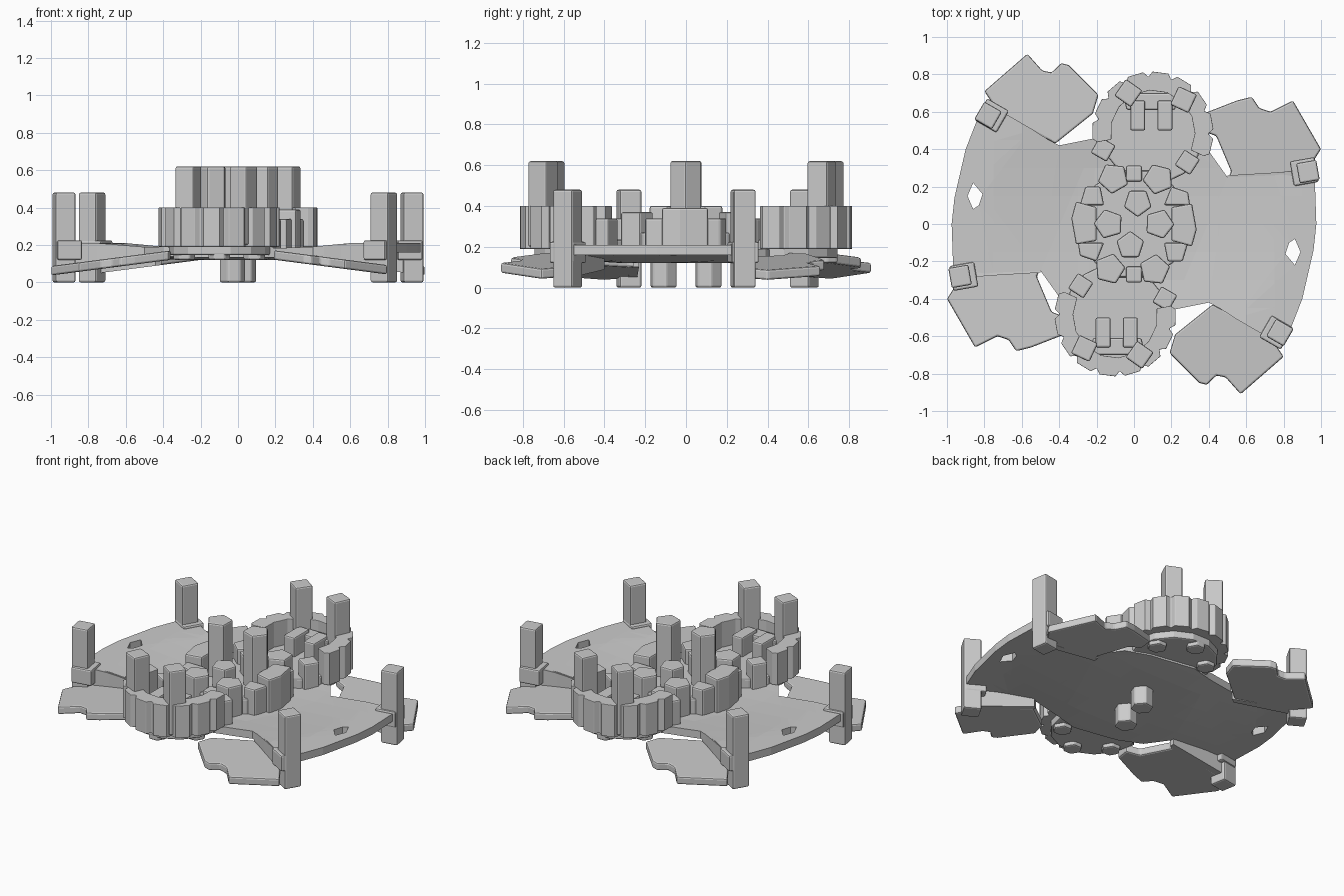
import bpy, bmesh, math
from mathutils import Vector

if "Cube" in bpy.data.objects:
    bpy.data.objects.remove(bpy.data.objects["Cube"])


def slab(name, loops, top, bot, cuts=(), bevel=0.01, twin=True):
    """Solid between two heights; the twin repeats it half a turn round z."""
    t = top if callable(top) else lambda x, y: top
    b = bot if callable(bot) else lambda x, y: bot
    bm = bmesh.new()
    edges = []
    for loop in loops:
        vs = [bm.verts.new((x, y, 0)) for x, y in loop]
        if len(loops) == 1:
            bm.faces.new(vs)
        else:
            edges += [bm.edges.new((vs[i - 1], vs[i])) for i in range(len(vs))]
    if edges:
        bmesh.ops.triangle_fill(bm, use_beauty=True, edges=edges, normal=(0, 0, 1))
    for c in cuts:
        for n in (Vector((1, 0, 0)), Vector((0, 1, 0))):
            bmesh.ops.bisect_plane(bm, geom=bm.verts[:] + bm.edges[:] + bm.faces[:],
                                   plane_co=n * c, plane_no=n)
    new = bmesh.ops.extrude_face_region(bm, geom=bm.faces[:])["geom"]
    upper = {g for g in new if isinstance(g, bmesh.types.BMVert)}
    for v in bm.verts:
        v.co.z = (t if v in upper else b)(v.co.x, v.co.y)
    bmesh.ops.recalc_face_normals(bm, faces=bm.faces[:])
    me = bpy.data.meshes.new(name)
    bm.to_mesh(me)
    bm.free()
    for k in range(2 if twin else 1):
        ob = bpy.data.objects.new(name + ("_twin" if k else ""), me)
        ob.rotation_euler.z = math.pi * k
        bpy.context.collection.objects.link(ob)
        if bevel:
            m = ob.modifiers.new("soft_edges", "BEVEL")
            m.width, m.segments, m.limit_method = bevel, 2, "ANGLE"
            m.angle_limit = math.radians(35)


def ngon(x, y, r, n, deg):
    return [(x + r * math.cos(math.radians(deg) + 2 * math.pi * i / n),
             y + r * math.sin(math.radians(deg) + 2 * math.pi * i / n)) for i in range(n)]


def post(name, x, y, r, n, deg, z0, z1, twin=True):
    slab(name, [ngon(x, y, r, n, deg)], z1, z0, twin=twin)


def half_turn(pts):
    return [(-x, -y) for x, y in pts]


# Gently dished main sheet with two teardrop holes
def sheet_top(x, y):
    r = math.hypot(x, y)
    return 0.17 + 0.04 * min(1, max(0, (r - 0.35) / 0.45))


edge = [(0.05, -0.5), (0.2, -0.46), (0.40, -0.42), (0.55, -0.5), (0.72, -0.61),
        (0.83, -0.58), (0.9, -0.4), (0.96, -0.14), (0.975, 0), (0.965, 0.29),
        (0.75, 0.26), (0.5, 0.25), (0.4, 0.39), (0.25, 0.45)]
hole = [(0.86, -0.08), (0.83, -0.1), (0.81, -0.16), (0.86, -0.22), (0.89, -0.15)]
slab("main_sheet", [edge + half_turn(edge), hole, half_turn(hole)], sheet_top,
     lambda x, y: sheet_top(x, y) - 0.05, cuts=[i * 0.15 for i in range(-6, 7)],
     bevel=0, twin=False)


# Four sloping outer flaps, and the step joining each to the sheet
def flap_a_top(x, y):
    return 0.17 - 0.13 * (x - 0.2)


def flap_b_top(x, y):
    return 0.165 - 0.13 * (x - 0.4)


slab("notched_flap", [[(0.42, -0.43), (0.72, -0.59), (0.8, -0.71), (0.57, -0.91),
                       (0.49, -0.82), (0.44, -0.81), (0.39, -0.86), (0.35, -0.85),
                       (0.19, -0.69), (0.22, -0.59)]],
     flap_a_top, lambda x, y: flap_a_top(x, y) - 0.05)
slab("side_flap", [[(0.5, 0.24), (0.9, 0.28), (0.935, 0.3), (1.0, 0.4), (0.85, 0.66),
                    (0.73, 0.6), (0.67, 0.62), (0.63, 0.68), (0.55, 0.66), (0.37, 0.59),
                    (0.36, 0.5), (0.44, 0.47), (0.52, 0.28)]],
     flap_b_top, lambda x, y: flap_b_top(x, y) - 0.05)
slab("notched_flap_step", [[(0.41, -0.42), (0.44, -0.4), (0.76, -0.57), (0.74, -0.62),
                            (0.55, -0.51)]],
     sheet_top, lambda x, y: flap_a_top(x, y) - 0.05, bevel=0)
slab("side_flap_step", [[(0.5, 0.23), (0.93, 0.24), (0.94, 0.29), (0.75, 0.275), (0.5, 0.26)]],
     sheet_top, lambda x, y: flap_b_top(x, y) - 0.05, bevel=0)

# Corner poles with flared collars, and the two short centre feet
for x, y, deg in ((0.78, -0.58, 15), (0.93, 0.28, 55)):
    post("corner_pole", x, y, 0.077, 4, deg, 0, 0.48)
    post("pole_collar", x - 0.02, y, 0.095, 4, deg, 0.12, 0.225)
post("centre_foot", 0.03, 0.11, 0.07, 6, 10, 0, 0.17)

# Open ring walls on a round floor
cx, cy = 0.1, 0.49


def polar(r, deg):
    a = math.radians(deg)
    return (cx + r * math.cos(a), cy + r * math.sin(a))


outer, inner = [], []
for k in range(9):
    a = -25 + k * 24
    outer += [polar(0.30, a), polar(0.325, a + 4), polar(0.325, a + 19), polar(0.30, a + 23)]
    inner += [polar(0.225, a), polar(0.225, a + 23)]
slab("ring_wall", [outer + inner[::-1]], 0.40, 0.19)
post("ring_floor", cx, cy - 0.01, 0.27, 14, 0, 0.145, 0.235)
for deg in (20, 90, 160):
    px, py = polar(0.2, deg)
    post("ring_nub", px, py, 0.06, 6, 0, 0.12, 0.2)

# Ring furniture: tall posts, low end posts and the pair of inner blocks
post("ring_tall_post", -0.03, 0.70, 0.077, 4, 10, 0.2, 0.62)
post("ring_tall_post", 0.265, 0.665, 0.077, 4, 20, 0.2, 0.62)
post("ring_end_post", -0.165, 0.40, 0.07, 4, 15, 0.15, 0.34)
post("ring_end_post", 0.285, 0.33, 0.07, 4, 12, 0.15, 0.34)
for x in (0.02, 0.165):
    slab("ring_inner_block", [[(x - 0.04, 0.50), (x + 0.04, 0.50), (x + 0.04, 0.66),
                               (x - 0.04, 0.66)]], 0.36, 0.2)
slab("ring_back_ledge", [[(-0.04, 0.61), (0.22, 0.61), (0.24, 0.7), (-0.06, 0.7)]], 0.34, 0.2)

# Central drum: base, side blocks and clustered five-sided posts
post("drum_base", 0, 0, 0.295, 12, 15, 0.14, 0.27, twin=False)
slab("drum_side_block", [[(0.2, -0.09), (0.31, -0.12), (0.335, -0.03), (0.31, 0.11),
                          (0.2, 0.09)]], 0.39, 0.16)
slab("drum_corner_block", [[(0.16, 0.1), (0.3, 0.1), (0.29, 0.17), (0.2, 0.2)]], 0.34, 0.16)
slab("drum_corner_block", [[(0.16, -0.1), (0.29, -0.1), (0.26, -0.2), (0.18, -0.2)]], 0.34, 0.16)
post("drum_tall_post", 0.135, 0.0, 0.082, 5, 70, 0.2, 0.62)
post("drum_post", 0.02, 0.115, 0.078, 5, 270, 0.2, 0.40)
post("drum_post", 0.13, 0.24, 0.085, 5, 40, 0.15, 0.37)
post("drum_post", -0.11, 0.245, 0.085, 5, 120, 0.15, 0.37)
post("drum_rim_block", 0.0, 0.27, 0.06, 4, 45, 0.15, 0.30)
